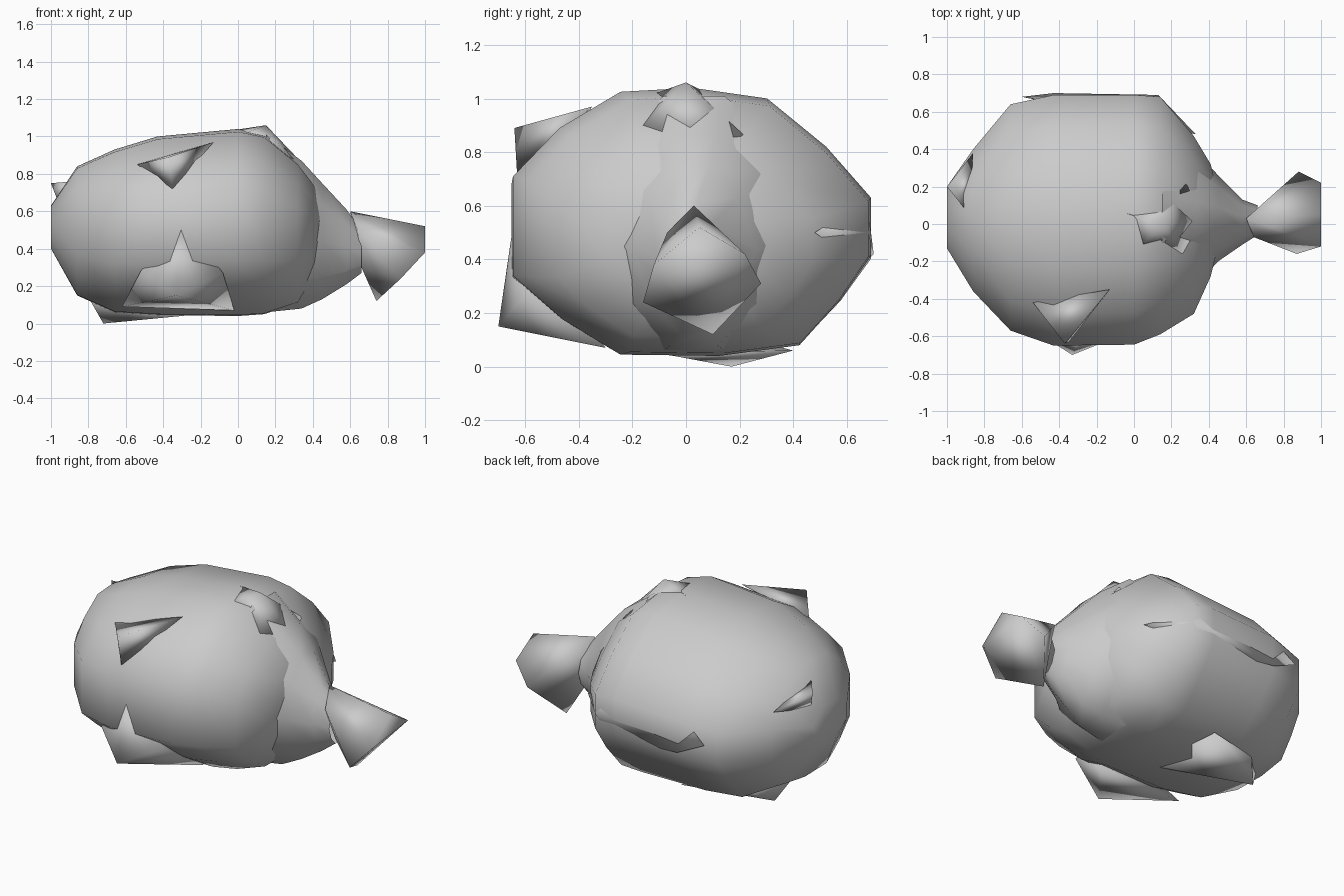
import bpy, bmesh


def finish(bm, name):
    bmesh.ops.recalc_face_normals(bm, faces=bm.faces[:])
    for f in bm.faces:
        f.smooth = True
    me = bpy.data.meshes.new(name)
    bm.to_mesh(me)
    bm.free()
    ob = bpy.data.objects.new(name, me)
    bpy.context.collection.objects.link(ob)
    return ob


def hull(name, pts):
    bm = bmesh.new()
    for p in pts:
        bm.verts.new(p)
    res = bmesh.ops.convex_hull(bm, input=bm.verts[:])
    unused = [g for g in res["geom_interior"] if isinstance(g, bmesh.types.BMVert)]
    bmesh.ops.delete(bm, geom=unused, context='VERTS')
    return finish(bm, name)


def loft(name, section, rings, caps=True):
    """Skin a unit (y, z) section through rings (x, ymin, ymax, zmin, zmax)."""
    bm = bmesh.new()
    loops = [[bm.verts.new((x, (y0 + y1) / 2 + (y1 - y0) / 2 * u,
                            (z0 + z1) / 2 + (z1 - z0) / 2 * v)) for u, v in section]
             for x, y0, y1, z0, z1 in rings]
    for a, b in zip(loops, loops[1:]):
        for i in range(len(section)):
            j = (i + 1) % len(section)
            bm.faces.new((a[i], a[j], b[j], b[i]))
    if caps:
        bm.faces.new(loops[0])
        bm.faces.new(loops[-1])
    return finish(bm, name)


# Irregular bulbous body with a rounded right end
body_section = [(1, -.25), (1, .18), (.75, .56), (.42, .92), (0, 1), (-.4, .97), (-.74, .70),
                (-1, .34), (-1, -.40), (-.72, -.73), (-.4, -.99), (.15, -1), (.6, -.92),
                (.83, -.58)]
loft("body", body_section, [
    (-1.0, -.13, .20, .40, .63),
    (-.86, -.36, .40, .15, .84),
    (-.66, -.57, .64, .06, .93),
    (-.43, -.65, .69, .045, 1.0),
    (0.0, -.645, .69, .04, 1.04),
    (.14, -.59, .68, .05, 1.01),
    (.32, -.48, .47, .11, .86),
    (.41, -.28, .32, .26, .74),
    (.45, -.12, .16, .42, .62),
])

# Narrow neck emerging from the body, diamond-like in section
neck_section = [(1, 0), (.72, .62), (.25, 1), (-.25, 1), (-.72, .62), (-1, 0),
                (-.72, -.62), (-.25, -1), (.25, -1), (.72, -.62)]
loft("neck", neck_section, [
    (.15, -.42, .48, .06, 1.01),
    (.34, -.32, .38, .08, .87),
    (.45, -.20, .26, .13, .75),
    (.58, -.11, .13, .21, .61),
    (.66, -.06, .10, .27, .50),
], caps=False)

# Flared faceted knob at the narrow end
hull("end_knob", [(.60, .03, .60), (.64, -.07, .50), (.66, 0, .30), (.74, .10, .12),
                  (.87, -.16, .24), (.88, .28, .31), (1, -.12, .38), (1, .22, .42), (1, .05, .52)])

# Pointed folds of skin rising out of the body surface
hull("top_fold", [(-.05, .06, 1.03), (.15, 0, 1.06), (.36, .02, .84), (.28, .22, .86),
                  (.02, -.14, 1.01), (.26, -.16, .90)])
hull("upper_front_fold", [(-.54, -.42, .85), (-.37, -.64, .89), (-.13, -.35, .97),
                          (-.35, -.63, .72)])
hull("lower_front_fold", [(-.62, -.35, .09), (-.33, -.70, .15), (-.02, -.30, .07),
                          (-.08, -.60, .27), (-.30, -.64, .56), (-.52, -.58, .28)])
hull("bottom_fold", [(-.72, .17, 0), (-.20, -.10, .05), (-.25, .40, .06), (-.80, .10, .14),
                     (-.60, .30, .08)])
hull("rear_fold", [(-1, .20, .75), (-.86, .38, .66), (-.88, .05, .76), (-.95, .15, .62)])
# Straight ridge along the back
hull("back_ridge", [(-.60, .68, .50), (.13, .69, .50), (-.43, .70, .42), (-.45, .66, .62),
                    (.05, .67, .62), (.33, .48, .50), (.05, .66, .38)])
